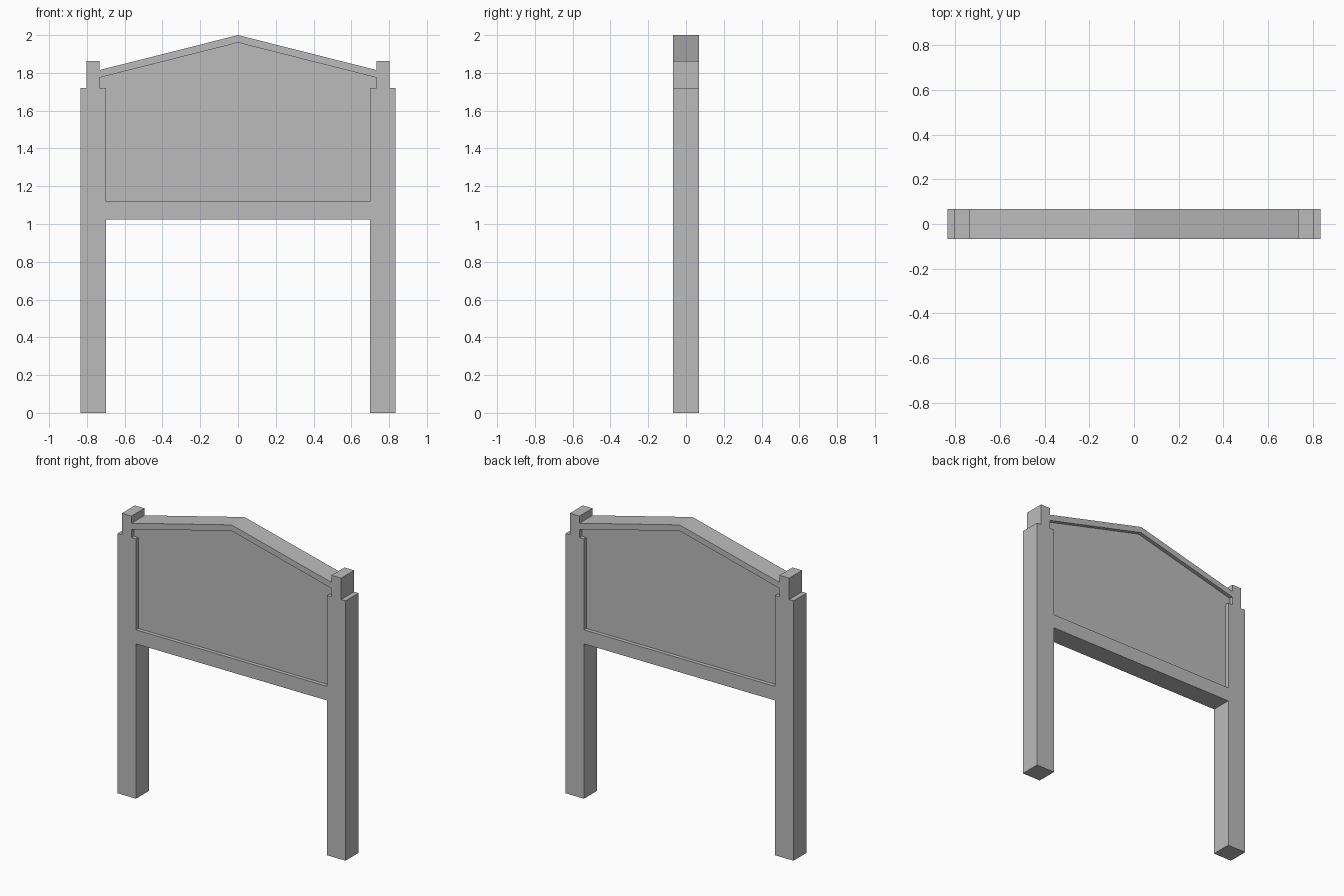
import bpy, bmesh

if "Cube" in bpy.data.objects:
    bpy.data.objects.remove(bpy.data.objects["Cube"])

grey = bpy.data.materials.new("plain_grey")
grey.diffuse_color = (0.5, 0.5, 0.5, 1)
grey.use_nodes = True
grey.node_tree.nodes["Principled BSDF"].inputs["Base Color"].default_value = grey.diffuse_color


def prism(name, profile, half_depth, mirror=False):
    """Extrude an (x, z) outline along y, optionally mirrored across x = 0."""
    bm = bmesh.new()
    face = bm.faces.new([bm.verts.new((x, -half_depth, z)) for x, z in profile])
    out = bmesh.ops.extrude_face_region(bm, geom=[face])
    verts = [v for v in out["geom"] if isinstance(v, bmesh.types.BMVert)]
    bmesh.ops.translate(bm, verts=verts, vec=(0, 2 * half_depth, 0))
    bmesh.ops.recalc_face_normals(bm, faces=bm.faces)
    mesh = bpy.data.meshes.new(name)
    bm.to_mesh(mesh)
    bm.free()
    mesh.materials.append(grey)
    obj = bpy.data.objects.new(name, mesh)
    bpy.context.collection.objects.link(obj)
    if mirror:
        mod = obj.modifiers.new("mirror", "MIRROR")
        mod.use_mirror_merge = False
    return obj


def rect(x0, x1, z0, z1):
    return [(x0, z0), (x1, z0), (x1, z1), (x0, z1)]


D = 0.068  # half depth of the frame

# Posts with narrower caps on top
prism("posts", rect(0.70, 0.835, 0, 1.72), D, mirror=True)
prism("post_caps", rect(0.733, 0.803, 1.72, 1.862), D, mirror=True)

# Bottom rail between the posts
prism("bottom_rail", rect(-0.70, 0.70, 1.025, 1.118), D)

# Gabled top rail between the caps
prism("gable_rail", [(-0.733, 1.775), (0, 1.96), (0.733, 1.775),
                     (0.733, 1.815), (0, 2.0), (-0.733, 1.815)], D)

# Board recessed on both sides of the frame
prism("board", [(-0.735, 1.07), (0.735, 1.07), (0.735, 1.79),
                (0, 1.975), (-0.735, 1.79)], 0.043)
